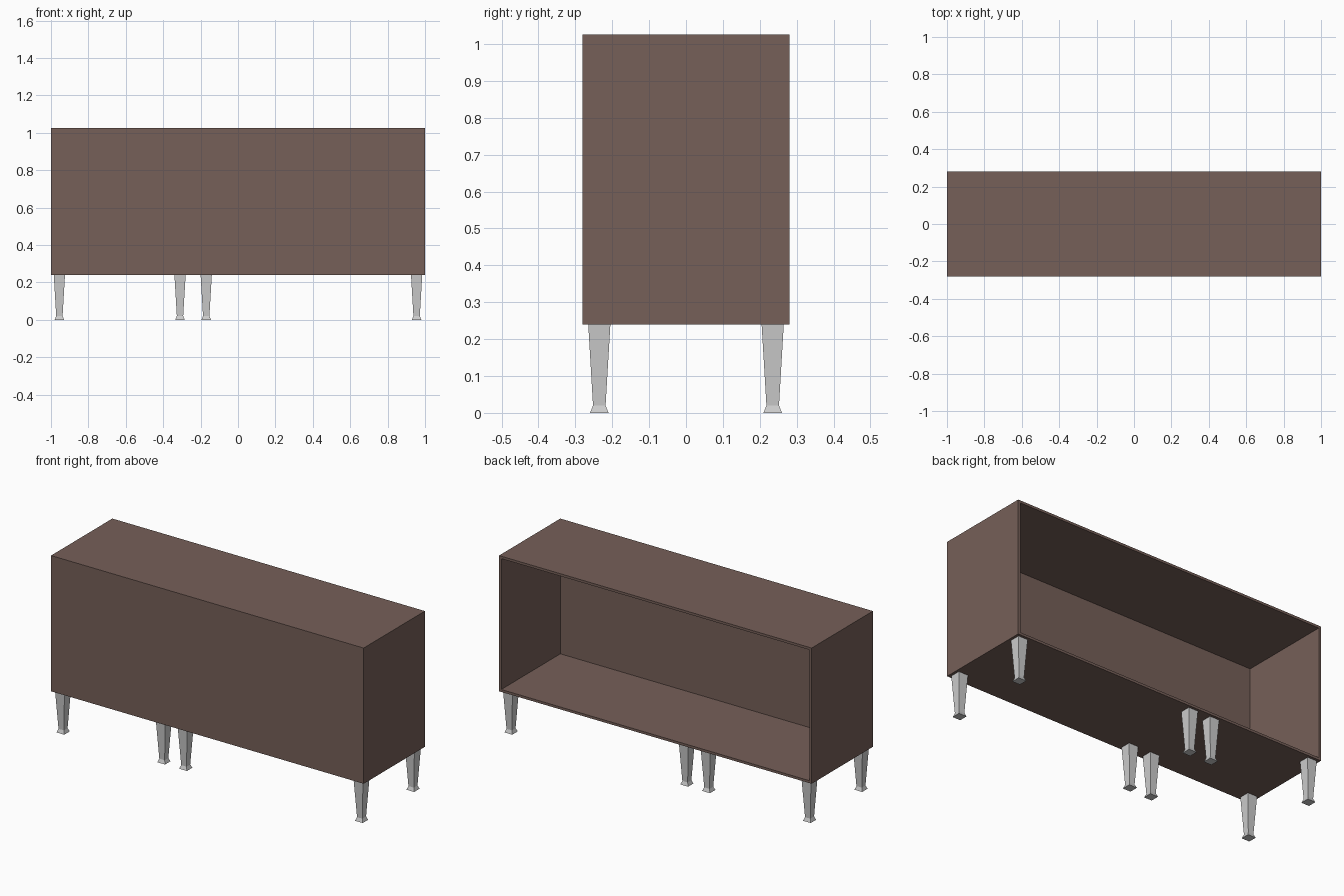
import bpy, bmesh
from mathutils import Matrix

if "Cube" in bpy.data.objects:
    bpy.data.objects.remove(bpy.data.objects["Cube"])

W, D, Z0, Z1, T = 2.0, 0.56, 0.24, 1.025, 0.02


def finish(name, bm, mat=None):
    bmesh.ops.recalc_face_normals(bm, faces=bm.faces)
    mesh = bpy.data.meshes.new(name)
    bm.to_mesh(mesh)
    bm.free()
    if mat:
        mesh.materials.append(mat)
    obj = bpy.data.objects.new(name, mesh)
    bpy.context.collection.objects.link(obj)
    return obj


# Cabinet: box with its back face inset and pushed in to form the open shell
wood = bpy.data.materials.new("brown_wood")
wood.diffuse_color = (0.18, 0.115, 0.098, 1)
wood.use_nodes = True
wood.node_tree.nodes["Principled BSDF"].inputs["Base Color"].default_value = wood.diffuse_color
bm = bmesh.new()
bmesh.ops.create_cube(bm, size=1, matrix=Matrix.Translation((0, 0, (Z0 + Z1) / 2))
                      @ Matrix.Diagonal((W, D, Z1 - Z0, 1)))
bm.normal_update()
back = max(bm.faces, key=lambda f: f.calc_center_median().y)
bmesh.ops.inset_region(bm, faces=[back], thickness=T)
inner = bmesh.ops.extrude_discrete_faces(bm, faces=[back])["faces"][0]
bmesh.ops.translate(bm, verts=inner.verts, vec=(0, -(D - T), 0))
finish("cabinet_shell", bm, wood)


# Legs: square tapered posts with a flared foot
def leg(name, x, y):
    bm = bmesh.new()
    rings = []
    for z, r in ((0, 0.025), (0.02, 0.017), (Z0, 0.03)):
        rings.append([bm.verts.new((x + sx * r, y + sy * r, z))
                      for sx, sy in ((-1, -1), (1, -1), (1, 1), (-1, 1))])
    for a, b in zip(rings, rings[1:]):
        for i in range(4):
            j = (i + 1) % 4
            bm.faces.new((a[i], a[j], b[j], b[i]))
    bm.faces.new(rings[0])
    bm.faces.new(rings[-1])
    finish(name, bm)


for pos, x in (("left", -0.955), ("mid_left", -0.31), ("mid_right", -0.17), ("right", 0.955)):
    for side, y in (("front", -0.235), ("back", 0.235)):
        leg(f"{side}_{pos}_leg", x, y)
